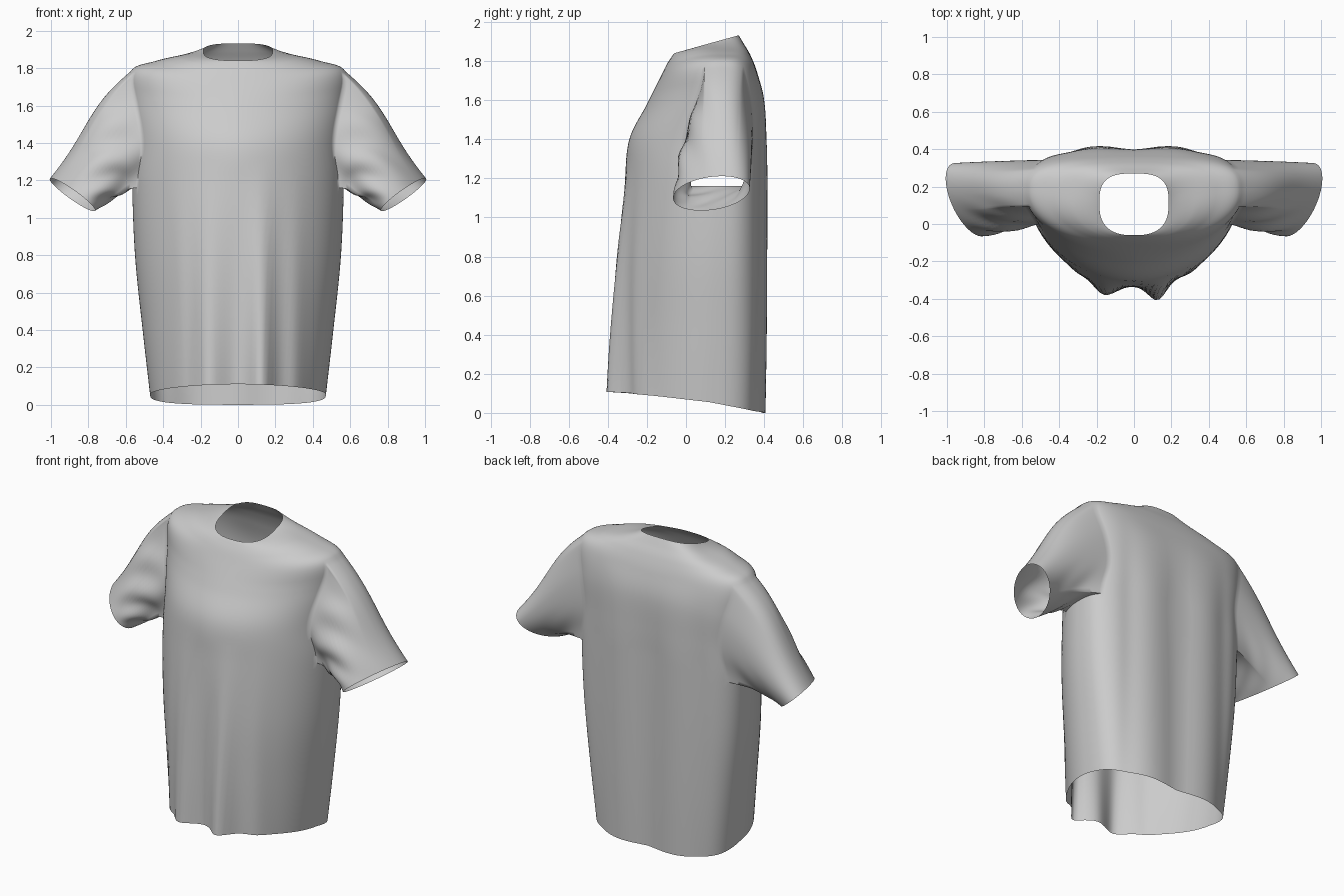
import bpy, bmesh, math
from mathutils import Vector

if "Cube" in bpy.data.objects:
    bpy.data.objects.remove(bpy.data.objects["Cube"])

N, K, T = 120, 8, 24          # columns round body, steps per span, sleeve rings
FRONT, BACK = -8, 13          # armhole column range on the +x side
LOW, HIGH = 3 * K, 6 * K      # armhole row range

# body sections: half width, y front/side/back, z front/side/back
SECTIONS = [
    (.470, -.355, .12, .405, .11, .055, .00),
    (.510, -.352, .14, .410, .43, .40, .38),
    (.550, -.340, .15, .412, .80, .79, .78),
    (.565, -.315, .16, .412, 1.17, 1.16, 1.17),
    (.560, -.290, .17, .410, 1.40, 1.39, 1.40),
    (.578, -.205, .18, .400, 1.57, 1.60, 1.60),
    (.575, -.135, .18, .365, 1.71, 1.782, 1.74),
    (.440, -.100, .17, .330, 1.78, 1.838, 1.83),
    (.290, -.075, .14, .295, 1.82, 1.872, 1.89),
    (.185, -.060, .11, .270, 1.84, 1.888, 1.932),
]


def spline(rows, i, t):
    p = [rows[min(max(i + d, 0), len(rows) - 1)] for d in (-1, 0, 1, 2)]
    return [b + .5 * t * (c - a + t * (2 * a - 5 * b + 4 * c - d + t * (3 * (b - c) + d - a)))
            for a, b, c, d in zip(*p)]


def bump(x, centre, width):
    return math.exp(-((x - centre) / width) ** 2)


def body_point(sec, ang, v):
    w, yf, ym, yb, zf, zs, zb = sec
    # pull columns toward the side so the armhole narrows at both ends
    pinch = .4 * bump(v, HIGH / 72, .12) + .3 * bump(v, LOW / 72, .07)
    ang -= pinch * math.sin(2 * ang) / 2
    c, s = math.cos(ang), math.sin(ang)
    n = 3 if s > 0 else 1.9 + .7 * max(0, v - .6) / .4
    x = w * math.copysign(abs(c) ** (2 / n), c)
    k = abs(s) ** (2 / n)
    y = ym + k * ((yb if s > 0 else yf) - ym)
    # level cuts at hem and neck, rounded over the shoulders
    flat = max(0, 1 - v / .3, (v - .85) / .15)
    z = zs + (flat * k + (1 - flat) * s * s) * ((zb if s > 0 else zf) - zs)
    fade = max(0, 1 - z / 1.3) ** 1.1
    if s < 0:      # hanging folds on the front
        y += fade * k * (-.085 * bump(x, .13, .06) - .068 * bump(x, -.17, .075)
                         + .025 * bump(x, -.01, .06) - .03 * bump(abs(x), .31, .05))
    else:          # shallow back folds
        low = min(1, max(0, (1.75 - z) / .5))
        y += low * k * (.008 * bump(abs(x), .21, .09) - .018 * bump(x, 0, .08)
                        - .010 * bump(abs(x), .36, .06))
    return Vector((x, y, z))


bm = bmesh.new()

# body
grid = []
spans = len(SECTIONS) - 1
for r in range(spans * K + 1):
    i = min(r // K, spans - 1)
    sec = spline(SECTIONS, i, r / K - i)
    grid.append([bm.verts.new(body_point(sec, 2 * math.pi * c / N, r / (spans * K)))
                 for c in range(N)])


def in_armhole(r, c):
    right = (c - FRONT) % N < BACK - FRONT
    left = (c - (N // 2 - BACK)) % N < BACK - FRONT
    return LOW <= r < HIGH and (right or left)


for r in range(spans * K):
    for c in range(N):
        if not in_armhole(r, c):
            d = (c + 1) % N
            bm.faces.new((grid[r][c], grid[r][d], grid[r + 1][d], grid[r + 1][c]))

# sleeves, growing out of the armhole edge
path = ([(LOW, c) for c in range(FRONT, BACK)] + [(r, BACK) for r in range(LOW, HIGH)]
        + [(HIGH, c) for c in range(BACK, FRONT, -1)] + [(r, FRONT) for r in range(HIGH, LOW, -1)])
for side in (1, -1):
    ring = [grid[r][(c if side > 0 else N // 2 - c) % N] for r, c in path]
    start = [Vector((v.co.x * side, v.co.y, v.co.z)) for v in ring]
    mid, half = Vector((.55, .17, 1.47)), Vector((0, .18, .305))
    cuff, across, up = Vector((.885, .13, 1.123)), Vector((.06, .195, .015)), Vector((.106, .02, .087))
    for k in range(1, T + 1):
        t = k / T
        new = []
        for p in start:
            a = math.atan2((p.z - mid.z) / half.z, (p.y - mid.y) / half.y)
            ca, sa = math.cos(a), math.sin(a)
            oval = mid + Vector((0, half.y * ca, half.z * sa))
            end = cuff + across * ca + up * sa
            q = oval.lerp(end, t) + (p - oval) * (1 - t) ** 2
            arch = math.sin(math.pi * t)
            top, front = max(0, sa), max(0, -ca)
            q += Vector((.022, 0, .022)) * (arch + .4 * math.sin(2 * math.pi * t)) * top
            # creases gathered at the front of the sleeve
            crease = .012 * math.sin(7 * a + 11 * t) * arch * (front + .25 * max(0, -sa))
            q += Vector((0, ca, sa)) * crease
            new.append(bm.verts.new((q.x * side, q.y, q.z)))
        for j in range(len(ring)):
            m = (j + 1) % len(ring)
            bm.faces.new((ring[j], ring[m], new[m], new[j]))
        ring = new

bmesh.ops.delete(bm, geom=[v for v in bm.verts if not v.link_faces], context='VERTS')
bmesh.ops.recalc_face_normals(bm, faces=bm.faces)
mesh = bpy.data.meshes.new("tshirt")
bm.to_mesh(mesh)
bm.free()
shirt = bpy.data.objects.new("tshirt", mesh)
bpy.context.collection.objects.link(shirt)
bpy.context.view_layer.objects.active = shirt
shirt.select_set(True)
bpy.ops.object.shade_smooth_by_angle(angle=math.radians(75))
